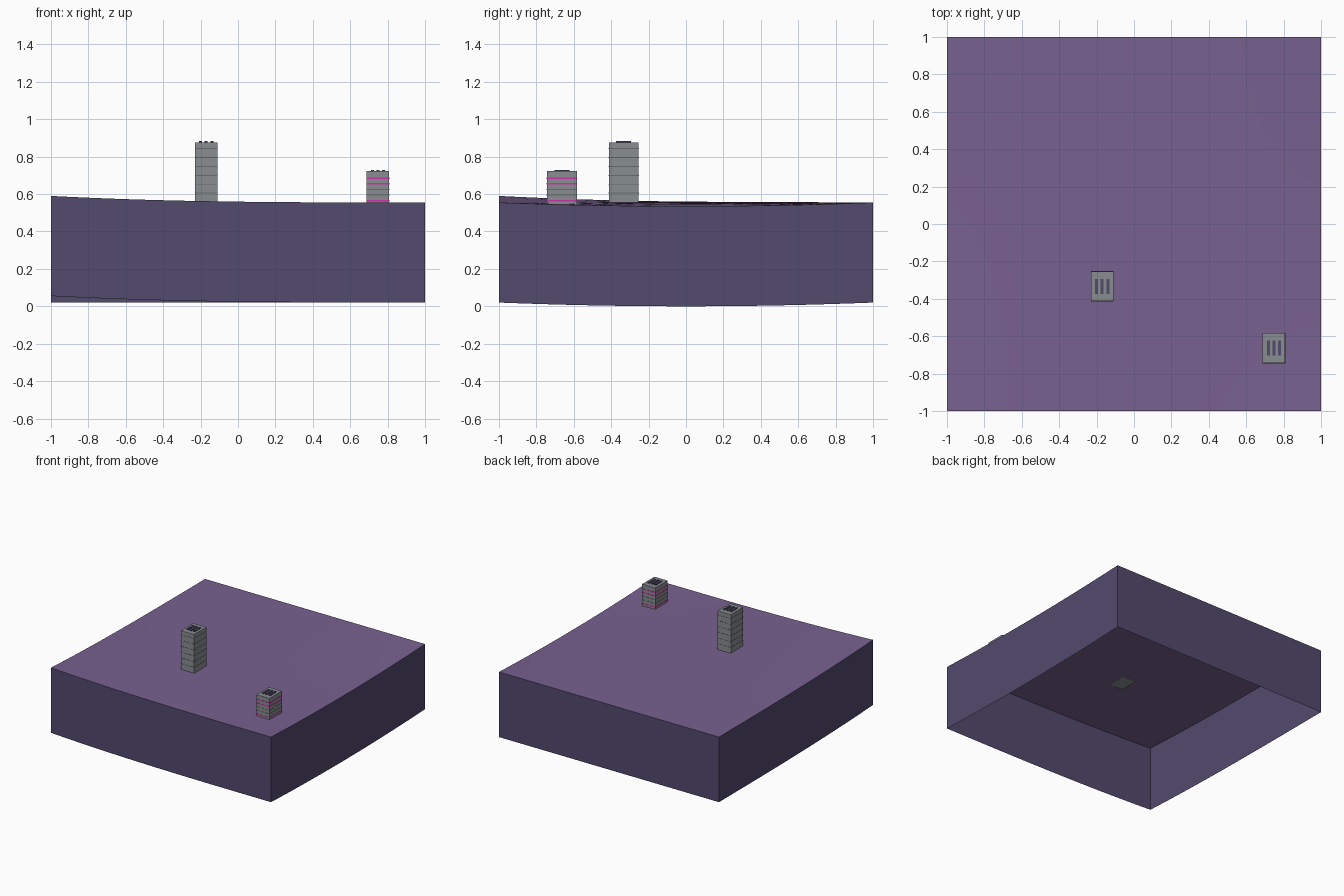
import bpy
import bmesh

cube = bpy.data.objects.get("Cube")
if cube:
    bpy.data.objects.remove(cube, do_unlink=True)


def make_material(name, rgb):
    mat = bpy.data.materials.new(name)
    mat.use_nodes = True
    color = (*rgb, 1)
    mat.diffuse_color = color
    mat.node_tree.nodes["Principled BSDF"].inputs["Base Color"].default_value = color
    return mat


purple = make_material("ground purple", (0.19, 0.12, 0.28))
indigo = make_material("dark indigo", (0.085, 0.069, 0.155))
grey = make_material("concrete grey", (0.25, 0.27, 0.28))
dim = make_material("dim window grey", (0.13, 0.15, 0.15))
magenta = make_material("lit window magenta", (0.63, 0.03, 0.42))

DEPTH = 0.535


def ground_height(x, y):
    """Gentle slope with a raised corner and a dip along one edge."""
    corner = 0.035 * ((1 - x) * (1 - y) / 4) ** 3
    dip = 0.02 * ((1 + x) / 2) ** 2 * (1 - y * y)
    swell = 0.005 * (1 - x * x) * (1 - y * y)
    return 0.555 + corner - dip + swell


def make_object(name, bm, mats):
    mesh = bpy.data.meshes.new(name)
    bm.to_mesh(mesh)
    bm.free()
    for mat in mats:
        mesh.materials.append(mat)
    obj = bpy.data.objects.new(name, mesh)
    bpy.context.collection.objects.link(obj)
    return obj


def make_box(name, mat, low, high):
    bm = bmesh.new()
    bmesh.ops.create_cube(bm, size=1)
    for v in bm.verts:
        v.co = [a + (b - a) * (c + 0.5) for a, b, c in zip(low, high, v.co)]
    return make_object(name, bm, [mat])


# Ground surface with an open-bottomed skirt
bm = bmesh.new()
bmesh.ops.create_grid(bm, x_segments=24, y_segments=24, size=1)
for v in bm.verts:
    v.co.z = ground_height(v.co.x, v.co.y)
rim = [e for e in bm.edges if e.is_boundary]
skirt = bmesh.ops.extrude_edge_only(bm, edges=rim)["geom"]
for v in skirt:
    if isinstance(v, bmesh.types.BMVert):
        v.co.z -= DEPTH
bm.normal_update()
for f in bm.faces:
    center = f.calc_center_median()
    if abs(f.normal.z) < 0.5:
        f.material_index = 1
        if f.normal.x * center.x + f.normal.y * center.y < 0:
            f.normal_flip()
    elif f.normal.z < 0:
        f.normal_flip()
ground = make_object("ground_block", bm, [purple, indigo])
bpy.ops.object.select_all(action="DESELECT")
ground.select_set(True)
bpy.context.view_layer.objects.active = ground
bpy.ops.object.shade_smooth_by_angle()


def make_tower(name, x, y, base, top, bands):
    hx, hy, out = 0.06, 0.08, 0.001
    make_box(name + "_body", grey, (x - hx, y - hy, base), (x + hx, y + hy, top))
    # Thin window bands wrapping each floor
    for i, (z, mat) in enumerate(bands):
        h = 0.004 if mat == magenta else 0.0025
        make_box(f"{name}_window_band_{i + 1}", mat,
                 (x - hx - out, y - hy - out, z - h),
                 (x + hx + out, y + hy + out, z + h))
    # Three roof vents
    for i in range(3):
        vx = x + (i - 1) * 0.03
        make_box(f"{name}_roof_vent_{i + 1}", indigo,
                 (vx - 0.008, y - 0.04, top - 0.002),
                 (vx + 0.008, y + 0.04, top + 0.007))


make_tower("tall_tower", -0.17, -0.333, 0.553, 0.876,
           [(0.605 + 0.0475 * i, dim) for i in range(6)])
make_tower("short_tower", 0.748, -0.664, 0.542, 0.723,
           [(0.565 + 0.03 * i, magenta if i in (0, 3, 4) else dim) for i in range(5)])
